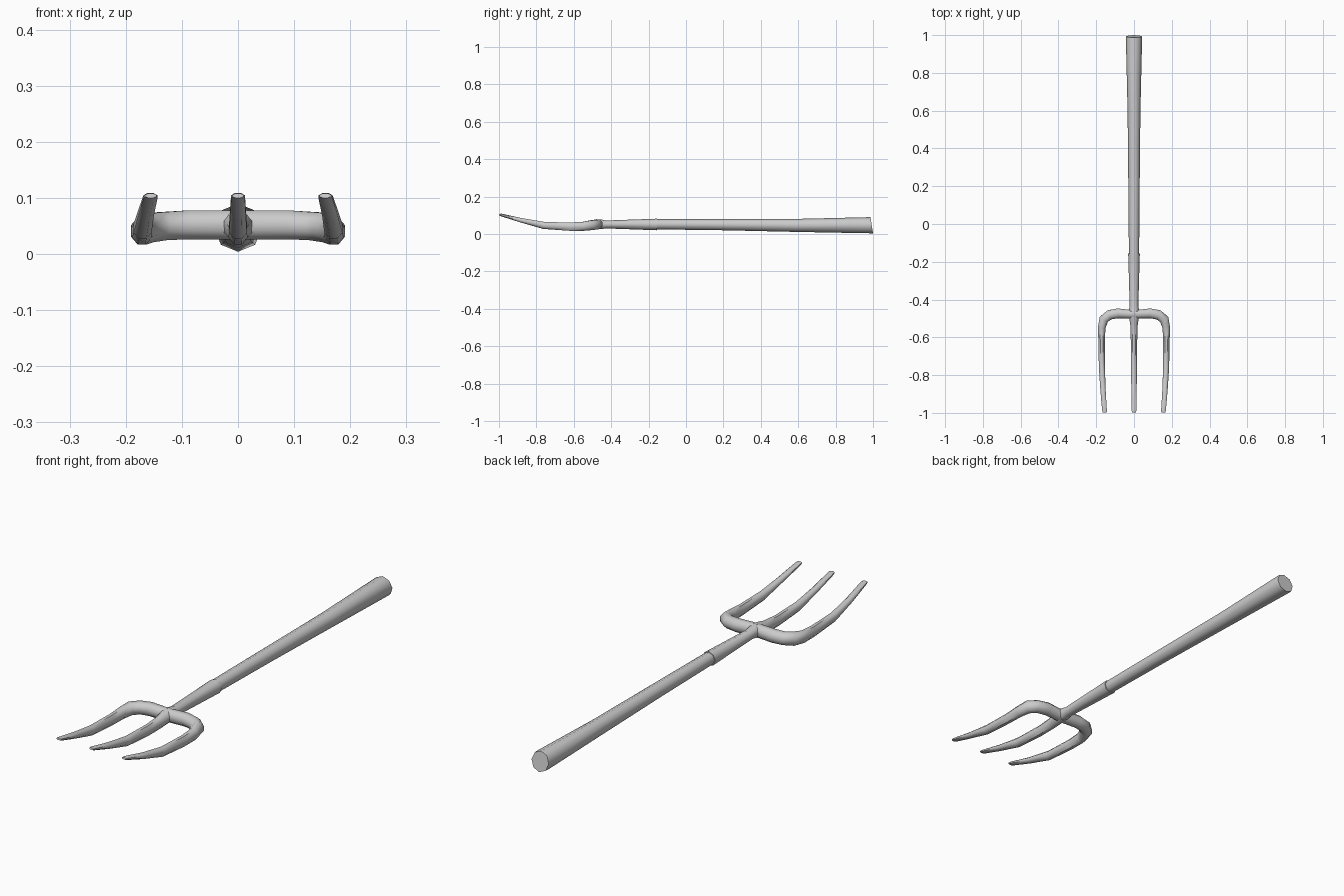
import bpy, bmesh, math
from mathutils import Vector

SIDES = 8


def sweep(name, stations, phase=0.0, shear_end=0.0):
    """Skin rings along stations of (x, y, z, half_width, half_height)."""
    bm = bmesh.new()
    pts = [Vector(s[:3]) for s in stations]
    rings = []
    grow = 1 / math.cos(phase)          # keep half sizes measured to the flats
    for i, s in enumerate(stations):
        a, b = pts[max(i - 1, 0)], pts[min(i + 1, len(pts) - 1)]
        tan = (b - a).normalized()
        side = tan.cross(Vector((0, 0, 1))).normalized()
        up = side.cross(tan)
        ring = []
        for k in range(SIDES):
            t = 2 * math.pi * k / SIDES + phase
            ring.append(bm.verts.new(pts[i] + side * math.cos(t) * s[3] * grow
                                     + up * math.sin(t) * s[4] * grow))
        rings.append(ring)
    for v in rings[-1]:
        v.co.y += shear_end * (v.co.z - pts[-1].z)
    for r, q in zip(rings, rings[1:]):
        for k in range(SIDES):
            j = (k + 1) % SIDES
            bm.faces.new((r[k], r[j], q[j], q[k]))
    bm.faces.new(rings[0])
    bm.faces.new(rings[-1])
    bmesh.ops.recalc_face_normals(bm, faces=bm.faces)
    me = bpy.data.meshes.new(name)
    bm.to_mesh(me)
    bm.free()
    ob = bpy.data.objects.new(name, me)
    bpy.context.collection.objects.link(ob)
    bpy.ops.object.select_all(action='DESELECT')
    ob.select_set(True)
    bpy.context.view_layer.objects.active = ob
    bpy.ops.object.shade_smooth_by_angle(angle=math.radians(50))
    return ob


# Long flared handle with a slanted butt end
sweep("handle", [
    (0, -0.17, 0.052, 0.027, 0.027),
    (0, 0.20, 0.050, 0.030, 0.030),
    (0, 0.60, 0.046, 0.034, 0.035),
    (0, 0.98, 0.047, 0.043, 0.043),
    (0, 0.993, 0.047, 0.041, 0.043),
], shear_end=-0.16)

# Tapered metal socket
sweep("socket", [
    (0, -0.155, 0.051, 0.031, 0.031),
    (0, -0.18, 0.051, 0.030, 0.030),
    (0, -0.43, 0.051, 0.023, 0.021),
    (0, -0.455, 0.052, 0.026, 0.026),
    (0, -0.48, 0.052, 0.028, 0.027),
])

# Outer tines and crossbar in one bent piece, mirrored about x = 0
half = [
    (0.000, -0.479, 0.052, 0.022, 0.026),
    (0.085, -0.473, 0.052, 0.026, 0.026),
    (0.130, -0.481, 0.050, 0.026, 0.025),
    (0.160, -0.505, 0.047, 0.025, 0.026),
    (0.171, -0.550, 0.041, 0.020, 0.024),
    (0.1715, -0.620, 0.039, 0.017, 0.022),
    (0.170, -0.760, 0.046, 0.016, 0.019),
    (0.164, -0.880, 0.073, 0.014, 0.012),
    (0.156, -0.988, 0.102, 0.0125, 0.007),
    (0.1555, -0.998, 0.104, 0.010, 0.004),
]
left = [(-x, y, z, w, h) for x, y, z, w, h in reversed(half[1:])]
sweep("crossbar_and_outer_tines", left + half, phase=math.pi / SIDES)

# Middle tine
sweep("middle_tine", [
    (0, -0.470, 0.052, 0.028, 0.027),
    (0, -0.505, 0.048, 0.024, 0.026),
    (0, -0.540, 0.042, 0.019, 0.024),
    (0, -0.620, 0.039, 0.017, 0.022),
    (0, -0.760, 0.046, 0.016, 0.019),
    (0, -0.880, 0.073, 0.014, 0.012),
    (0, -0.988, 0.102, 0.0125, 0.007),
    (0, -0.998, 0.104, 0.010, 0.004),
], phase=math.pi / SIDES)
